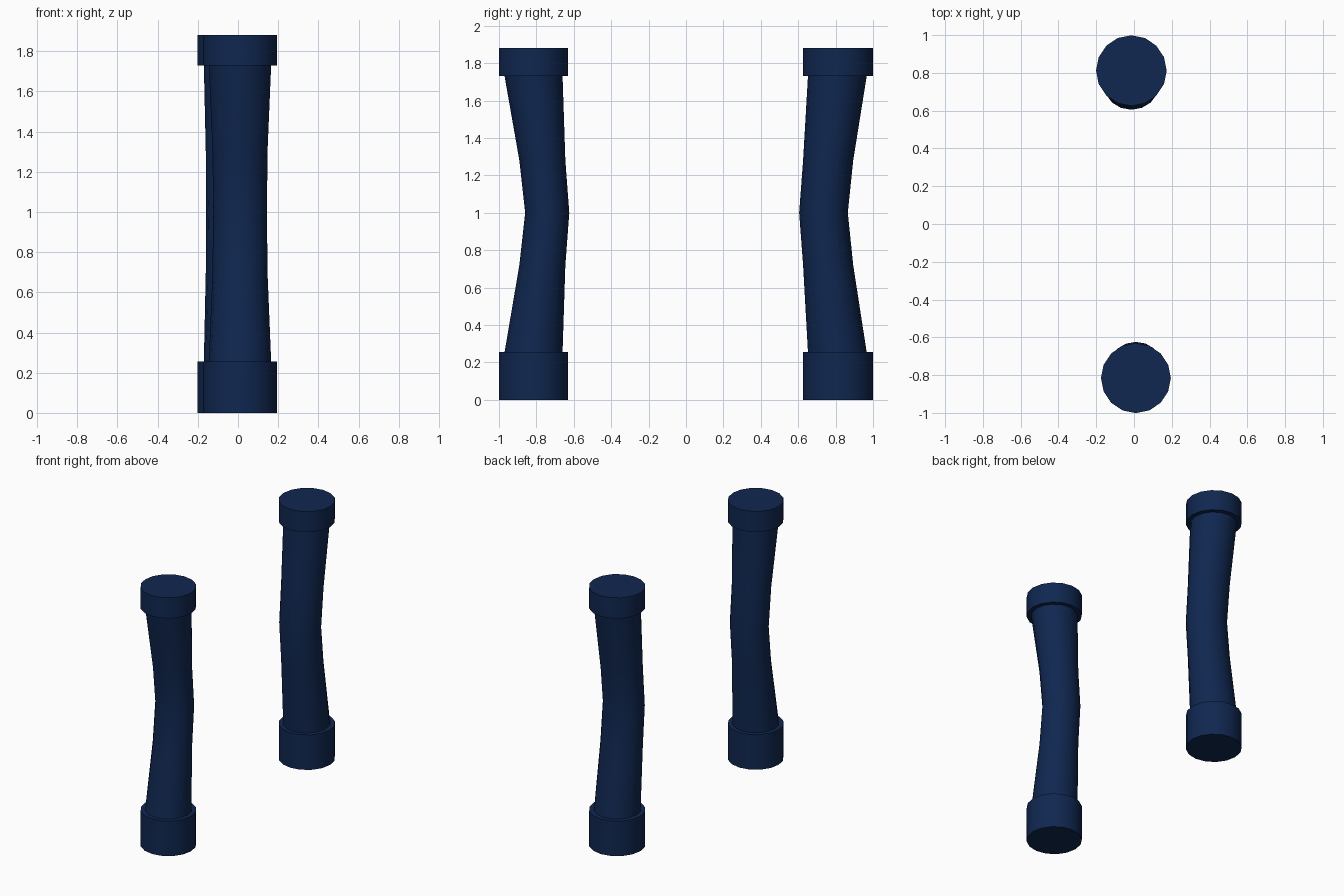
import bpy, bmesh, math

if "Cube" in bpy.data.objects:
    bpy.data.objects.remove(bpy.data.objects["Cube"])

navy = bpy.data.materials.new("dark navy")
navy.diffuse_color = (0.005, 0.020, 0.080, 1)
navy.use_nodes = True
navy.node_tree.nodes["Principled BSDF"].inputs["Base Color"].default_value = navy.diffuse_color
SIDES = 16


def lathe(name, rings, turn):
    """Solid from stacked rings of (x, y, z, radius x, radius y)."""
    bm = bmesh.new()
    loops = []
    for x, y, z, rx, ry in rings:
        loops.append([bm.verts.new((x + rx * math.cos(a), y + ry * math.sin(a), z))
                      for a in (math.tau * i / SIDES + turn for i in range(SIDES))])
    for low, high in zip(loops, loops[1:]):
        for i in range(SIDES):
            j = (i + 1) % SIDES
            bm.faces.new((low[i], low[j], high[j], high[i]))
    bm.faces.new(loops[0][::-1])
    bm.faces.new(loops[-1])
    me = bpy.data.meshes.new(name)
    bm.to_mesh(me)
    bm.free()
    me.materials.append(navy)
    ob = bpy.data.objects.new(name, me)
    bpy.context.collection.objects.link(ob)
    bpy.ops.object.select_all(action='DESELECT')
    ob.select_set(True)
    bpy.context.view_layer.objects.active = ob
    bpy.ops.object.shade_smooth_by_angle(angle=math.radians(40))
    return ob


def post(side, x, y, r, shaft, turn):
    # plain drums at foot and head
    lathe(side + "_base", [(x, y, 0, r, r), (x, y, 0.255, r, r)], turn)
    lathe(side + "_cap", [(x, y, 1.73, r, r), (x, y, 1.88, r, r)], turn)
    # bowed shaft, narrowing and leaning inward at mid height
    lathe(side + "_shaft", [(x, cy, z, rx, ry) for z, cy, rx, ry in shaft], turn)


post("front", 0.01, -0.816, 0.185,
     [(0.255, -0.815, 0.155, 0.155), (0.72, -0.768, 0.136, 0.123),
      (1.0, -0.742, 0.135, 0.118), (1.28, -0.768, 0.136, 0.123),
      (1.73, -0.815, 0.155, 0.155)], 0.0)
post("back", -0.014, 0.812, 0.187,
     [(0.255, 0.809, 0.156, 0.157), (0.72, 0.760, 0.146, 0.134),
      (1.0, 0.735, 0.145, 0.130), (1.28, 0.760, 0.146, 0.134),
      (1.73, 0.809, 0.156, 0.157)], 0.0)
